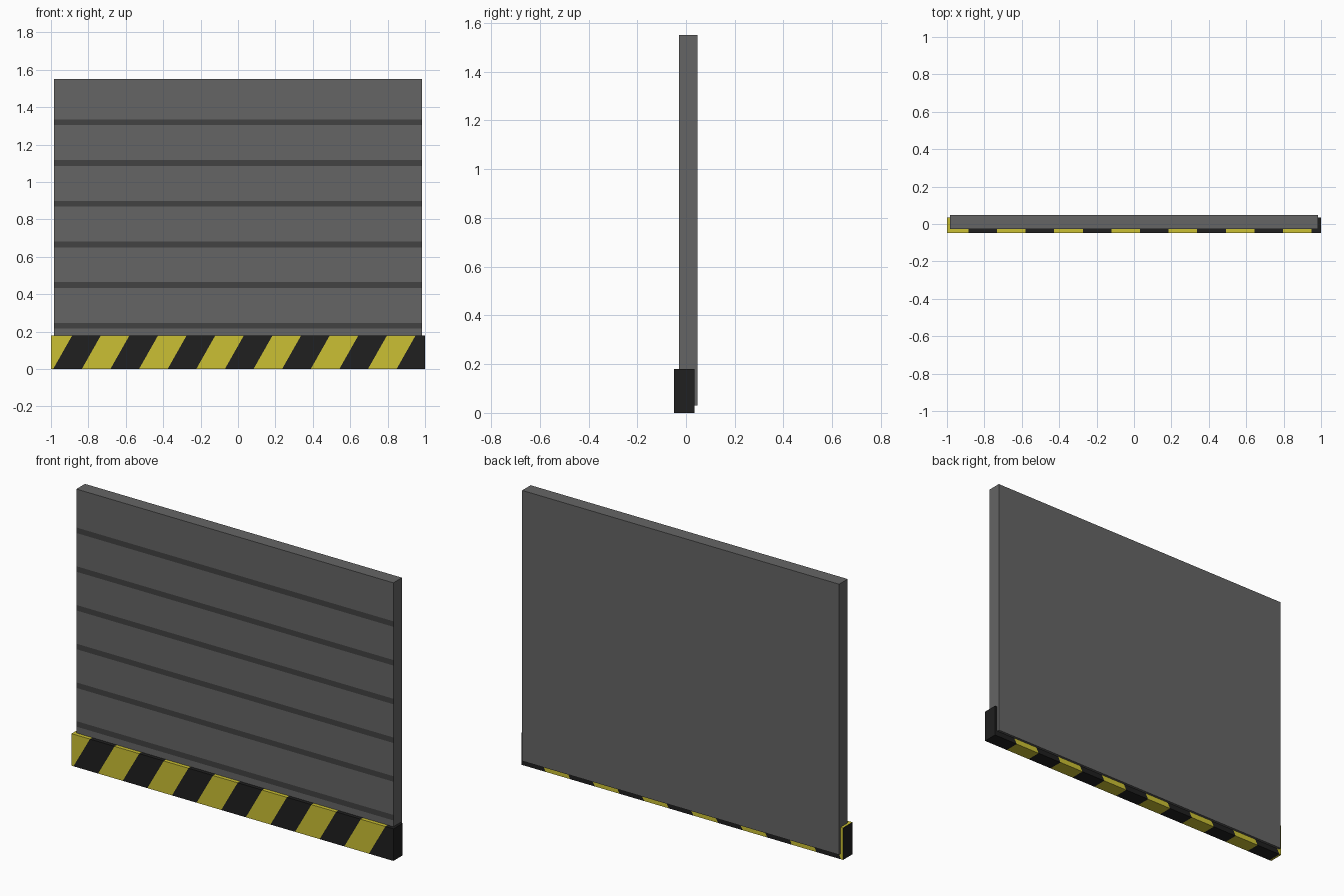
import bpy, bmesh
from mathutils import Vector

if "Cube" in bpy.data.objects:
    bpy.data.objects.remove(bpy.data.objects["Cube"])


def material(name, rgb):
    m = bpy.data.materials.new(name)
    m.diffuse_color = (*rgb, 1)
    m.use_nodes = True
    m.node_tree.nodes["Principled BSDF"].inputs["Base Color"].default_value = m.diffuse_color
    return m


def box(lo, hi):
    bm = bmesh.new()
    bmesh.ops.create_cube(bm, size=1)
    for v in bm.verts:
        v.co = [(a + b) / 2 + c * (b - a) for a, b, c in zip(lo, hi, v.co)]
    return bm


def cut(bm, point, normal):
    bmesh.ops.bisect_plane(bm, geom=bm.verts[:] + bm.edges[:] + bm.faces[:],
                           plane_co=point, plane_no=normal)


def finish(bm, name, mats):
    bm.normal_update()
    mesh = bpy.data.meshes.new(name)
    bm.to_mesh(mesh)
    bm.free()
    for m in mats:
        mesh.materials.append(m)
    ob = bpy.data.objects.new(name, mesh)
    bpy.context.collection.objects.link(ob)
    return ob


grey = material("panel_grey", (0.13, 0.13, 0.13))
dark = material("seam_grey", (0.055, 0.055, 0.055))
yellow = material("hazard_yellow", (0.60, 0.53, 0.033))
black = material("hazard_black", (0.014, 0.014, 0.014))

# Door panel with flush dark seams painted on the front face
bands = [(1.303 - 0.2175 * i, 1.334 - 0.2175 * i) for i in range(6)]
bm = box((-0.985, -0.028, 0.03), (0.985, 0.048, 1.55))
for z in (z for band in bands for z in band):
    cut(bm, (0, 0, z), (0, 0, 1))
bm.normal_update()
for f in bm.faces:
    z = f.calc_center_median().z
    if f.normal.y < -0.9 and any(a < z < b for a, b in bands):
        f.material_index = 1
finish(bm, "door_panel", [grey, dark])

# Bottom bar with slanted hazard stripes running through it, plain black ends
SLANT, START, STEP = 0.567, -0.988, 0.153
bm = box((-1, -0.049, 0), (1, 0.034, 0.18))
for i in range(13):
    cut(bm, (START + STEP * i, 0, 0), Vector((1, 0, -SLANT)).normalized())
bm.normal_update()
for f in bm.faces:
    c = f.calc_center_median()
    stripe = int((c.x - SLANT * c.z - START) // STEP)
    f.material_index = 1 if abs(f.normal.x) > 0.9 or stripe % 2 == 0 else 0
finish(bm, "hazard_bar", [yellow, black])
